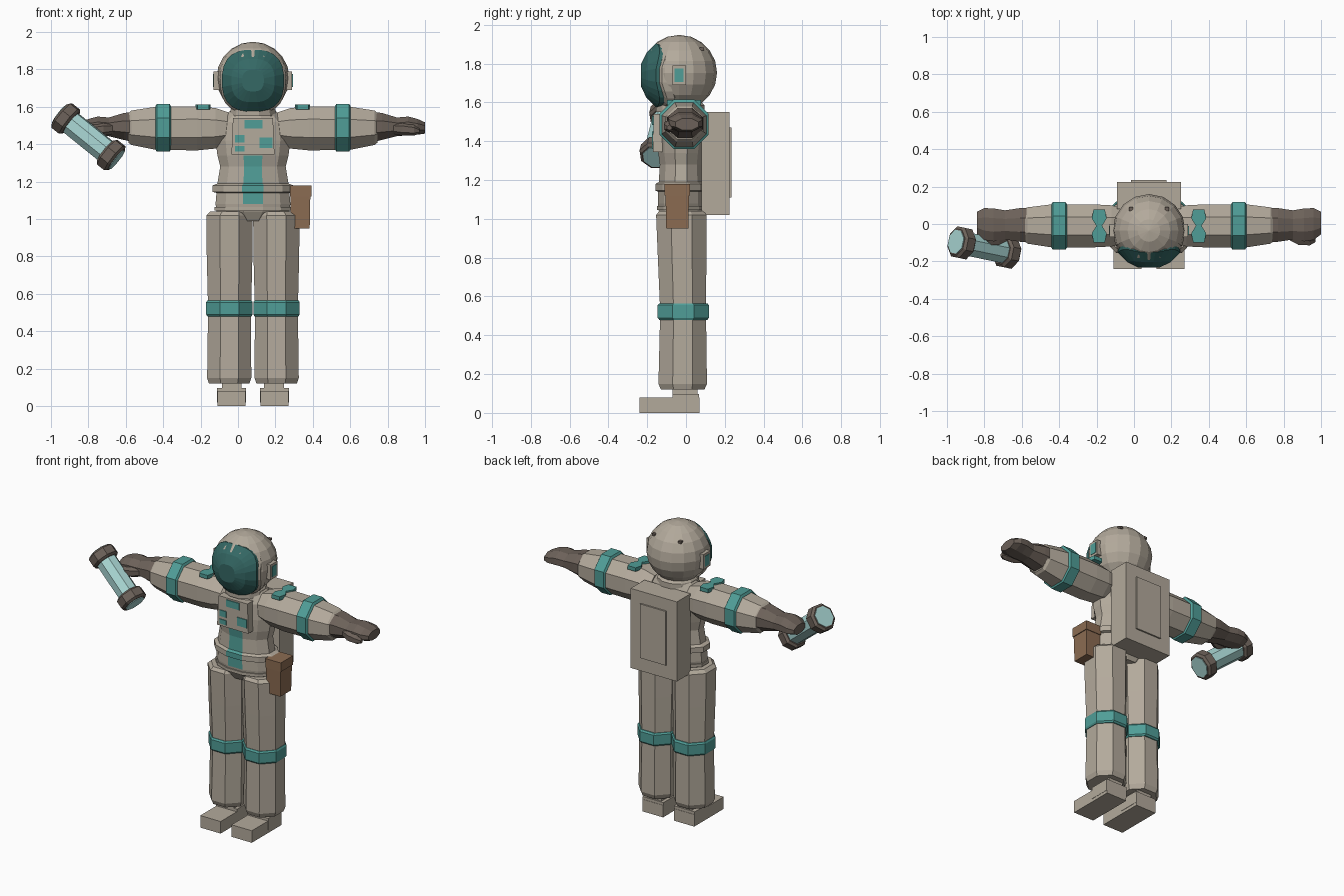
import bpy, bmesh, math
from mathutils import Vector, Matrix

if "Cube" in bpy.data.objects:
    bpy.data.objects.remove(bpy.data.objects["Cube"])

CX = 0.08  # body centre line


def material(name, r, g, b):
    m = bpy.data.materials.new(name)
    m.use_nodes = True
    m.diffuse_color = (r, g, b, 1)
    m.node_tree.nodes["Principled BSDF"].inputs["Base Color"].default_value = (r, g, b, 1)
    return m


SUIT = material("suit_beige", 0.45, 0.40, 0.33)
TEAL = material("trim_teal", 0.08, 0.34, 0.31)
VISOR = material("visor_dark_teal", 0.035, 0.14, 0.13)
DARK = material("glove_grey_brown", 0.15, 0.12, 0.10)
GLASS = material("glass_pale_teal", 0.40, 0.68, 0.66)
BROWN = material("pouch_brown", 0.26, 0.15, 0.085)


def finish(name, bm, *mats):
    bmesh.ops.recalc_face_normals(bm, faces=bm.faces[:])
    me = bpy.data.meshes.new(name)
    bm.to_mesh(me)
    bm.free()
    ob = bpy.data.objects.new(name, me)
    bpy.context.collection.objects.link(ob)
    for m in mats:
        me.materials.append(m)
    return ob


def loft(name, sections, sides, place, *mats):
    """Skin flat-sided rings (t, centre a, centre b, radius a, radius b)."""
    bm = bmesh.new()
    k = 1 / math.cos(math.pi / sides)
    rings = []
    for t, ca, cb, ra, rb in sections:
        angles = [(i + 0.5) * math.tau / sides for i in range(sides)]
        rings.append([bm.verts.new(place(t, ca + ra * k * math.cos(a), cb + rb * k * math.sin(a)))
                      for a in angles])
    for lo, hi in zip(rings, rings[1:]):
        for i in range(sides):
            j = (i + 1) % sides
            bm.faces.new((lo[i], lo[j], hi[j], hi[i]))
    bm.faces.new(rings[0])
    bm.faces.new(rings[-1])
    return finish(name, bm, *mats)


def upright(t, a, b):
    return (CX + a, b, t)


def box(name, x, y, z, mat, top=1.0, bottom=1.0):
    """Box from ranges, with its top or bottom end scaled."""
    bm = bmesh.new()
    bmesh.ops.create_cube(bm, size=1)
    for v in bm.verts:
        s = top if v.co.z > 0 else bottom
        v.co = [(r[0] + r[1]) / 2 + c * (r[1] - r[0]) * f
                for r, c, f in zip((x, y, z), v.co, (s, s, 1))]
    return finish(name, bm, mat)


# Torso with belt ridges and a teal stripe down the front face
torso = loft("torso", [
    (0.99, 0, -0.02, 0.10, 0.09), (1.04, 0, -0.025, 0.195, 0.115),
    (1.08, 0, -0.025, 0.20, 0.12), (1.14, 0, -0.025, 0.195, 0.12),
    (1.145, 0, -0.025, 0.215, 0.132), (1.18, 0, -0.025, 0.215, 0.132),
    (1.19, 0, -0.025, 0.19, 0.115), (1.28, 0, -0.025, 0.175, 0.11),
    (1.34, 0, -0.025, 0.19, 0.118), (1.42, 0, -0.02, 0.20, 0.125),
    (1.52, 0, -0.02, 0.185, 0.12), (1.58, 0, -0.02, 0.12, 0.10)], 12, upright, SUIT, TEAL)
for p in torso.data.polygons:
    if abs(p.center.x - CX) < 0.01 and p.center.y < -0.12 and 1.08 < p.center.z < 1.35:
        p.material_index = 1
loft("hip_ring", [(1.045, 0, -0.025, 0.205, 0.125), (1.065, 0, -0.025, 0.205, 0.125)],
     12, upright, SUIT)
loft("neck_collar", [(1.55, 0, -0.03, 0.125, 0.125), (1.585, 0, -0.03, 0.12, 0.125),
                     (1.61, 0, -0.03, 0.10, 0.10)], 12, upright, SUIT)

# Chest control panel
box("chest_panel", (-0.035, 0.195), (-0.17, -0.10), (1.345, 1.54), SUIT, top=0.93)
for n, (x, z) in enumerate([((0.035, 0.13), (1.485, 1.53)), ((-0.015, 0.035), (1.41, 1.45)),
                            ((-0.015, 0.035), (1.36, 1.39)), ((0.115, 0.185), (1.38, 1.435))]):
    box(f"panel_button_{n + 1}", x, (-0.174, -0.165), z, TEAL)

# Backpack
box("backpack", (-0.09, 0.25), (0.08, 0.225), (1.02, 1.55), SUIT)
box("backpack_panel", (-0.015, 0.175), (0.22, 0.235), (1.11, 1.47), SUIT)

# Helmet
HELMET = Vector((CX, -0.035, 1.753))
bm = bmesh.new()
bmesh.ops.create_uvsphere(bm, u_segments=16, v_segments=10, radius=0.195,
                          matrix=Matrix.Translation(HELMET))
finish("helmet", bm, SUIT)


def curved_shield(name, half, radius, mat):
    """Rounded square patch bulged over a sphere, with a skirt behind it."""
    bm = bmesh.new()
    sides, rings = 24, []
    for f, back in ((0.35, 0), (0.7, 0), (1, 0), (1, 0.04)):
        ring = []
        for i in range(sides):
            a = (i + 0.5) * math.tau / sides
            c, s = math.cos(a), math.sin(a)
            x = half * f * math.copysign(abs(c) ** 0.77, c)
            z = half * f * math.copysign(abs(s) ** 0.77, s)
            y = -math.sqrt(max(radius ** 2 - x * x - z * z, 0)) + back
            ring.append(bm.verts.new((CX + x, HELMET.y + y, 1.74 + z)))
        rings.append(ring)
    for lo, hi in zip(rings, rings[1:]):
        for i in range(sides):
            j = (i + 1) % sides
            bm.faces.new((lo[i], lo[j], hi[j], hi[i]))
    bm.faces.new(rings[0])
    bm.faces.new(rings[-1])
    return finish(name, bm, mat)


curved_shield("visor_rim", 0.176, 0.2, SUIT)
curved_shield("visor", 0.166, 0.206, VISOR)


def bow(name, x, y, z):
    """Small bow-tie shaped patch lying flat."""
    half = [(0.015, 0), (0.04, 0.04), (0.03, 0.088)]
    pts = half + [(-a, b) for a, b in reversed(half)]
    pts += [(a, -b) for a, b in reversed(pts[1:-1])]
    pts = sorted(set(pts), key=lambda p: math.atan2(p[1], p[0]))
    bm = bmesh.new()
    low = bm.faces.new([bm.verts.new((x + a, y + b, z)) for a, b in pts])
    up = bmesh.ops.extrude_face_region(bm, geom=[low])
    bmesh.ops.translate(bm, vec=(0, 0, 0.025),
                        verts=[v for v in up["geom"] if isinstance(v, bmesh.types.BMVert)])
    return finish(name, bm, TEAL)


# Paired parts, mirrored across the centre line
for side, s in (("left", 1), ("right", -1)):
    def sideways(t, a, b, s=s):
        return (CX + s * t, a, b)

    def span(a, b, s=s):
        return tuple(sorted((CX + s * a, CX + s * b)))

    # Ear pods and rear helmet studs
    box(f"{side}_ear_pod", span(0.17, 0.21), (-0.07, 0.0), (1.69, 1.79), SUIT)
    box(f"{side}_ear_plate", span(0.205, 0.213), (-0.058, -0.012), (1.705, 1.775), TEAL)
    box(f"{side}_helmet_stud", span(0.085, 0.107), (0.07, 0.092), (1.868, 1.882), DARK)

    # Arm
    loft(f"{side}_sleeve", [
        (0.13, -0.01, 1.485, 0.095, 0.085), (0.20, -0.01, 1.485, 0.11, 0.108),
        (0.30, -0.01, 1.485, 0.115, 0.118), (0.52, -0.01, 1.485, 0.115, 0.115),
        (0.65, -0.008, 1.488, 0.097, 0.092), (0.665, -0.008, 1.488, 0.085, 0.08)],
        8, sideways, SUIT)
    loft(f"{side}_arm_band", [
        (0.438, -0.01, 1.488, 0.115, 0.115), (0.446, -0.01, 1.488, 0.127, 0.128),
        (0.514, -0.01, 1.488, 0.127, 0.128), (0.522, -0.01, 1.488, 0.115, 0.115)],
        8, sideways, TEAL)
    bow(f"{side}_shoulder_bow", CX + s * 0.266, -0.01, 1.587)
    loft(f"{side}_glove", [
        (0.655, -0.005, 1.493, 0.092, 0.078), (0.69, -0.005, 1.495, 0.09, 0.072),
        (0.77, -0.005, 1.493, 0.078, 0.05), (0.83, -0.005, 1.498, 0.088, 0.05),
        (0.88, 0.0, 1.493, 0.085, 0.042), (0.92, 0.005, 1.487, 0.06, 0.03)],
        8, sideways, DARK)
    loft(f"{side}_thumb", [
        (0.74, -0.06, 1.485, 0.02, 0.025), (0.80, -0.085, 1.48, 0.027, 0.03),
        (0.86, -0.09, 1.475, 0.024, 0.025), (0.89, -0.085, 1.47, 0.012, 0.012)],
        6, sideways, DARK)

    # Leg
    def leg_place(t, a, b, s=s):
        return (CX + s * a, b, t)

    loft(f"{side}_leg", [
        (0.12, 0.127, -0.017, 0.108, 0.112), (0.15, 0.127, -0.017, 0.118, 0.125),
        (0.52, 0.125, -0.015, 0.115, 0.118), (0.80, 0.125, -0.02, 0.122, 0.125),
        (1.02, 0.125, -0.024, 0.124, 0.13), (1.04, 0.12, -0.024, 0.108, 0.115)],
        8, leg_place, SUIT)
    loft(f"{side}_knee_band", [
        (0.48, 0.126, -0.014, 0.118, 0.124), (0.49, 0.126, -0.014, 0.124, 0.133),
        (0.555, 0.126, -0.014, 0.124, 0.133), (0.565, 0.126, -0.014, 0.118, 0.124)],
        8, leg_place, TEAL)

    # Boot
    box(f"{side}_ankle", span(0.06, 0.165), (-0.07, 0.06), (0.08, 0.15), SUIT)
    box(f"{side}_boot", span(0.04, 0.19), (-0.24, 0.07), (0.0, 0.08), SUIT)
    box(f"{side}_boot_heel", span(0.038, 0.192), (-0.07, 0.068), (0.02, 0.098), SUIT)

# Hip pouch
box("pouch", (0.28, 0.387), (-0.106, 0.016), (0.95, 1.14), BROWN, bottom=0.93)
box("pouch_flap", (0.278, 0.392), (-0.11, 0.02), (1.12, 1.18), BROWN)

# Glass canister held beside the right hand
START, END = Vector((-0.95, -0.095, 1.56)), Vector((-0.65, -0.157, 1.318))
turn = (END - START).to_track_quat("Z", "Y")
length = (END - START).length


def along(t, a, b):
    return START + turn @ Vector((a, b, t))


loft("canister_glass", [(-0.004, 0, 0, 0.062, 0.062), (length + 0.004, 0, 0, 0.062, 0.062)],
     8, along, GLASS)
for name, t in (("canister_upper_cap", 0), ("canister_lower_cap", length - 0.075)):
    loft(name, [(t, 0, 0, 0.068, 0.068), (t + 0.012, 0, 0, 0.082, 0.082),
                (t + 0.063, 0, 0, 0.082, 0.082), (t + 0.075, 0, 0, 0.068, 0.068)],
         8, along, DARK)
